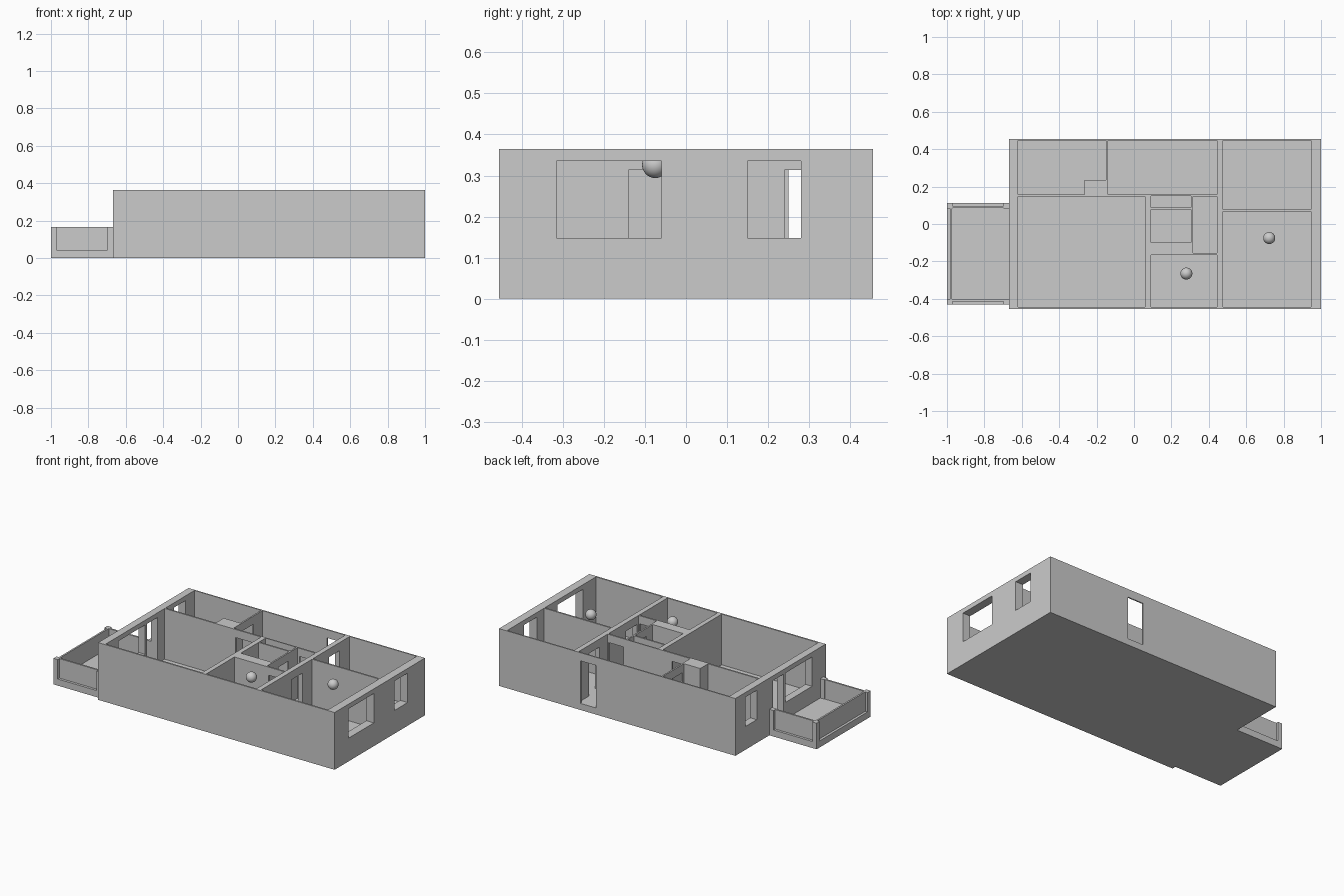
import bpy

if "Cube" in bpy.data.objects:
    bpy.data.objects.remove(bpy.data.objects["Cube"])

FLOOR, TOP = 0.042, 0.365
DOOR_TOP, WIN_LOW, WIN_TOP = 0.313, 0.148, 0.335


def box(name, x0, x1, y0, y1, z0, z1):
    bpy.ops.mesh.primitive_cube_add(size=1, location=((x0 + x1) / 2, (y0 + y1) / 2, (z0 + z1) / 2))
    ob = bpy.context.object
    ob.name = name
    ob.scale = (x1 - x0, y1 - y0, z1 - z0)
    bpy.ops.object.transform_apply(location=True, rotation=False, scale=True)
    return ob


def cut(target, *bounds):
    cutter = box("cutter", *bounds)
    cutter.hide_render = True
    mod = target.modifiers.new("cut", 'BOOLEAN')
    mod.operation, mod.solver, mod.object = 'DIFFERENCE', 'EXACT', cutter
    bpy.context.view_layer.objects.active = target
    bpy.ops.object.modifier_apply(modifier=mod.name)
    bpy.data.objects.remove(cutter, do_unlink=True)


# House block, hollowed out room by room
house = box("house_walls", -0.667, 1.0, -0.455, 0.455, 0, TOP)
rooms = [
    (-0.62, -0.15, 0.235, 0.447),    # kitchen, beside the flue column
    (-0.62, -0.265, 0.157, 0.30),    # kitchen, rest
    (-0.14, 0.443, 0.157, 0.447),    # entrance hall
    (-0.62, 0.06, -0.445, 0.147),    # living room
    (0.09, 0.305, 0.088, 0.15),      # closet
    (0.09, 0.305, -0.10, 0.078),     # bathroom
    (0.315, 0.443, -0.155, 0.147),   # corridor
    (0.09, 0.443, -0.445, -0.165),   # small bedroom
    (0.475, 0.947, 0.077, 0.447),    # back bedroom
    (0.475, 0.947, -0.445, 0.067),   # large bedroom
]
for r in rooms:
    cut(house, *r, FLOOR, TOP + 0.1)

# Doors through interior and exterior walls
doors = [
    (0.43, 0.49, 0.24, 0.345),
    (0.43, 0.49, -0.14, -0.03),
    (0.33, 0.435, -0.18, -0.14),
    (0.33, 0.435, 0.13, 0.17),
    (0.315, 0.425, 0.43, 0.47),
    (-0.12, -0.01, 0.13, 0.17),
    (-0.16, -0.13, 0.25, 0.355),
    (0.295, 0.325, -0.04, 0.06),
]
for d in doors:
    cut(house, *d, FLOOR, DOOR_TOP)
cut(house, -0.70, -0.60, -0.03, 0.077, FLOOR, WIN_TOP)   # balcony door

# Windows in the end walls
for x0, x1, y0, y1 in [(0.93, 1.05, -0.315, -0.06), (0.93, 1.05, 0.15, 0.28),
                       (-0.7, -0.6, -0.318, -0.05), (-0.7, -0.6, 0.24, 0.355)]:
    cut(house, x0, x1, y0, y1, WIN_LOW, WIN_TOP)

# Balcony: slab, corner posts, recessed thin panels
RAIL = 0.166
box("balcony_slab", -1.0, -0.667, -0.43, 0.113, 0, FLOOR)
for x in (-1.0, -0.697):
    for y in (-0.43, 0.083):
        box("balcony_post", x, x + 0.03, y, y + 0.03, FLOOR, RAIL)
box("balcony_panel_end", -0.984, -0.973, -0.40, 0.083, FLOOR, RAIL)
box("balcony_panel_front", -0.97, -0.697, -0.414, -0.403, FLOOR, RAIL)
box("balcony_panel_back", -0.97, -0.697, 0.086, 0.097, FLOOR, RAIL)

# Round lamps hanging in the two bedrooms
for x, y in [(0.723, -0.075), (0.28, -0.265)]:
    bpy.ops.mesh.primitive_uv_sphere_add(segments=32, ring_count=16, radius=0.032, location=(x, y, 0.326))
    bpy.context.object.name = "ceiling_lamp"
    bpy.ops.object.shade_smooth()
